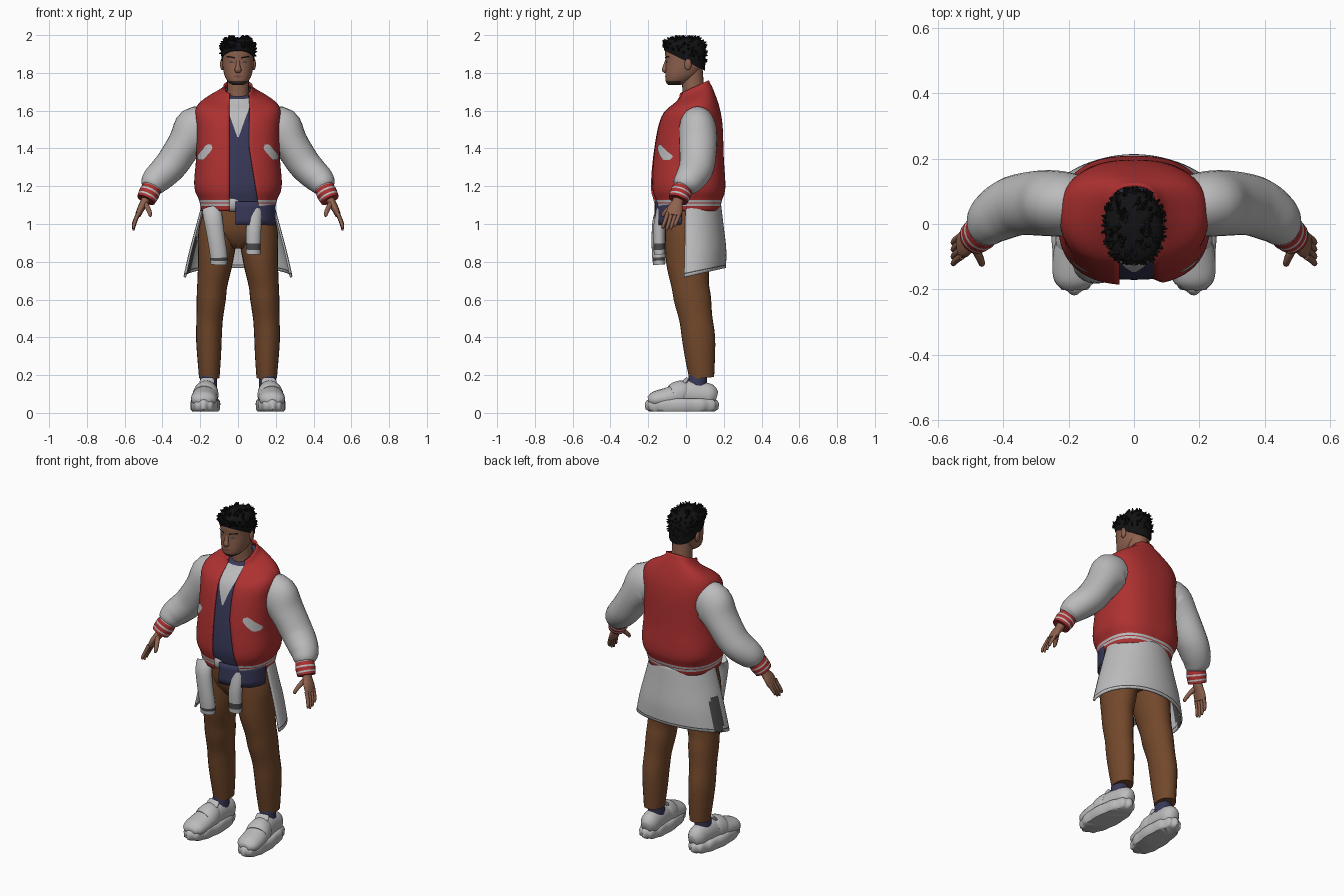
import bpy, bmesh, math, random
from mathutils import Vector

if "Cube" in bpy.data.objects:
    bpy.data.objects.remove(bpy.data.objects["Cube"])
random.seed(4)
TAU = 2 * math.pi


def colour(name, r, g, b):
    m = bpy.data.materials.new(name)
    m.use_nodes = True
    m.diffuse_color = (r, g, b, 1)
    node = next(n for n in m.node_tree.nodes if n.type == 'BSDF_PRINCIPLED')
    node.inputs["Base Color"].default_value = (r, g, b, 1)
    node.inputs["Roughness"].default_value = 0.8
    return m


RED = colour("red wool", .42, .03, .03)
CLOTH = colour("pale grey cloth", .5, .5, .51)
BROWN = colour("brown trousers", .17, .065, .024)
NAVY = colour("navy shirt", .04, .04, .1)
SKIN = colour("skin", .27, .12, .075)
LIP = colour("lips", .19, .07, .05)
HAIR = colour("black hair", .006, .006, .007)
STUBBLE = colour("stubble", .05, .03, .025)
DARK = colour("dark grey lining", .07, .07, .075)


def finish(bm, name, mats, mirror=False, thick=0):
    me = bpy.data.meshes.new(name)
    bm.to_mesh(me)
    bm.free()
    for m in mats:
        me.materials.append(m)
    ob = bpy.data.objects.new(name, me)
    bpy.context.collection.objects.link(ob)
    for other in bpy.context.selected_objects:
        other.select_set(False)
    bpy.context.view_layer.objects.active = ob
    ob.select_set(True)
    bpy.ops.object.shade_smooth_by_angle(angle=math.radians(50))
    if thick:
        mod = ob.modifiers.new("thickness", 'SOLIDIFY')
        mod.thickness = thick
    if mirror:
        ob.modifiers.new("mirror", 'MIRROR')
    return ob


def skin(name, rings, mats, rule=None, closed=True, **kw):
    """Bridge a list of rings; rule(face centre, ring number) picks the colour."""
    bm = bmesh.new()
    vs = [[bm.verts.new(p) for p in r] for r in rings]
    n = len(rings[0])
    for i in range(len(vs) - 1):
        for j in range(n if closed else n - 1):
            k = (j + 1) % n
            f = bm.faces.new((vs[i][j], vs[i][k], vs[i + 1][k], vs[i + 1][j]))
            if rule:
                f.material_index = int(rule(f.calc_center_median(), i))
    if closed:
        bm.faces.new(vs[0])
        bm.faces.new(vs[-1])
        bmesh.ops.recalc_face_normals(bm, faces=bm.faces)
    return finish(bm, name, mats, **kw)


def smooth_rows(rows, k=4):
    P, out = [rows[0]] + rows + [rows[-1]], []
    for a, b, c, d in zip(P, P[1:], P[2:], P[3:]):
        for t in [i / k for i in range(k)]:
            out.append([.5 * (2*q + (r-p)*t + (2*p - 5*q + 4*r - s)*t*t + (3*q - p - 3*r + s)*t**3)
                        for p, q, r, s in zip(a, b, c, d)])
    return out + [list(rows[-1])]


def tube(name, rows, mats, rule=None, ref=(0, 1, 0), n=20, k=4, **kw):
    """Rows are x, y, z, radius across, radius along ref."""
    rows, rings = smooth_rows(rows, k), []
    for i, r in enumerate(rows):
        t = (Vector(rows[min(i + 1, len(rows) - 1)][:3]) - Vector(rows[max(i - 1, 0)][:3])).normalized()
        b = (Vector(ref) - t * t.dot(Vector(ref))).normalized()
        a = b.cross(t)
        rings.append([Vector(r[:3]) + a * r[3] * math.cos(TAU * j / n) + b * r[4] * math.sin(TAU * j / n)
                      for j in range(n)])
    return skin(name, rings, mats, rule, **kw)


def at(rows, z):
    for a, b in zip(rows, rows[1:]):
        if z <= b[0]:
            t = max(0, (z - a[0]) / (b[0] - a[0]))
            return [p + (q - p) * t for p, q in zip(a, b)]
    return rows[-1]


def section(row, a, e, off=0):
    """Point on a horizontal section; rows are z, front y, back y, half width, tilt."""
    z, f, b, rx, tilt = row
    s, c, cy = math.sin(a), math.cos(a), (f + b) / 2
    x = (rx + off) * math.copysign(abs(s) ** (2 / e), s)
    y = cy - ((b - f) / 2 + off) * math.copysign(abs(c) ** (2 / e), c)
    return Vector((x, y, z + tilt * (y - cy)))


def angle_at(row, x, e):
    return math.copysign(math.asin(min(1, abs(x) / row[3]) ** (e / 2)), x)


def shell(name, rows, levels, mats, e=2, off=0, span=None, n=48, **kw):
    rings = []
    for z in levels:
        row = at(rows, z)
        a0, a1 = span(row) if span else (0, TAU)
        m = n if span is None else n - 1
        rings.append([section(row, a0 + (a1 - a0) * j / m, e, off) for j in range(n)])
    return skin(name, rings, mats, closed=span is None, **kw)


def patch(name, rows, e, off, fn, mat, **kw):
    """Thin plate hugging the front of a lofted body; fn(u, v) gives x, z."""
    grid = []
    for j in range(9):
        pts = [fn(i / 12, j / 8) for i in range(13)]
        grid.append([section(at(rows, z), angle_at(at(rows, z), x, e), e, off) for x, z in pts])
    return skin(name, grid, [mat], closed=False, **kw)


def steps(a, b, n):
    return [a + (b - a) * i / n for i in range(n + 1)]


def ball(name, c, r, mat, **kw):
    bm = bmesh.new()
    bmesh.ops.create_uvsphere(bm, u_segments=16, v_segments=10, radius=1)
    for v in bm.verts:
        v.co = Vector(c) + Vector(p * q for p, q in zip(v.co, r))
    return finish(bm, name, [mat], **kw)


# Jacket body with an open front, striped hem and slanted pockets
torso = smooth_rows([
    [1.07, -.162, .178, .195, 0], [1.13, -.174, .192, .207, 0], [1.17, -.185, .206, .226, 0],
    [1.23, -.186, .208, .232, 0], [1.35, -.176, .2, .222, 0], [1.5, -.152, .195, .222, 0],
    [1.58, -.125, .186, .228, 0], [1.63, -.092, .17, .214, .1], [1.665, -.065, .152, .168, .25],
    [1.69, -.05, .138, .112, .4], [1.705, -.045, .128, .083, .45], [1.725, -.04, .122, .078, .45]])
E = 2.5


def opening(row):
    left = .06 + .05 * min(1, max(0, (1.4 - row[0]) / .3))
    return angle_at(row, left, E), TAU + angle_at(row, -.045, E)


shell("jacket_body", torso, [1.07, 1.08, 1.095, 1.108, 1.113, 1.126] + steps(1.14, 1.725, 34), [RED, CLOTH],
      e=E, span=opening, n=72, thick=.01,
      rule=lambda c, i: i in (2, 4))


def pocket(u, v):
    w = .02 * math.sqrt(max(0, 1 - (2 * u - 1) ** 4)) * (2 * v - 1)
    return .138 + .068 * u + .78 * w, 1.42 - .08 * u + .63 * w


patch("jacket_pockets", torso, E, .005, pocket, CLOTH, mirror=True)

# Shirt, undershirt in the V neck, and shirt tail
shell("shirt", torso, steps(1.1, 1.7, 24), [NAVY], e=E, off=-.016)
patch("undershirt", torso, E, -.011,
      lambda u, v: ((2 * u - 1) * min(.075, .004 + .088 * v), 1.46 + .235 * v), CLOTH)
tail = [[.995, -.168, .16, .2, 0], [1.12, -.165, .17, .2, 0]]
shell("shirt_tail", tail, steps(.995, 1.12, 4), [NAVY], e=E, span=lambda r: (-.03, 1.5), thick=.008)

# Puffy sleeves with striped cuffs
tube("sleeves", [[.17, .06, 1.5, .11, .09], [.222, .062, 1.495, .125, .1], [.282, .064, 1.42, .094, .1],
                 [.345, .06, 1.325, .088, .094], [.39, .045, 1.275, .083, .09], [.432, .018, 1.235, .076, .08],
                 [.455, -.008, 1.205, .064, .066], [.465, -.018, 1.19, .05, .05]], [CLOTH], n=28, mirror=True)
tube("cuffs", [[.452, -.012, 1.2, .05, .05], [.47, -.028, 1.163, .055, .056], [.488, -.042, 1.127, .05, .052]],
     [RED, CLOTH], rule=lambda c, i: i % 3 == 1, mirror=True, k=5)

# Hands
tube("palms", [[.48, -.036, 1.15, .026, .03], [.495, -.045, 1.115, .022, .03], [.515, -.058, 1.08, .019, .042],
               [.53, -.066, 1.045, .015, .04]], [SKIN], n=14, mirror=True)
for name, y, reach in (("index", -.098, .9), ("middle", -.077, 1), ("ring", -.055, .95), ("little", -.034, .78)):
    tube(name + "_fingers", [[.526, y, 1.06, .011, .011], [.543, y - .012, 1.06 - .045 * reach, .01, .01],
                             [.552, y - .022, 1.06 - .075 * reach, .009, .009],
                             [.553, y - .026, 1.06 - .094 * reach, .005, .005]], [SKIN], n=8, k=3, mirror=True)
tube("thumbs", [[.497, -.055, 1.115, .015, .015], [.478, -.09, 1.085, .013, .013],
                [.466, -.118, 1.055, .011, .011], [.466, -.125, 1.04, .006, .006]], [SKIN], n=8, mirror=True)

# Trousers
tube("trouser_legs", [[.095, .01, 1.05, .09, .12], [.107, .005, .95, .104, .117], [.12, .01, .8, .092, .115],
                      [.136, .022, .68, .08, .1], [.142, .035, .6, .077, .098], [.15, .052, .5, .07, .088],
                      [.154, .066, .4, .068, .088], [.153, .074, .3, .063, .08], [.152, .083, .185, .054, .066]],
     [BROWN], n=24, mirror=True)
hips = smooth_rows([[.87, -.06, .08, .05, 0], [.93, -.105, .12, .14, 0],
                    [1.0, -.125, .14, .185, 0], [1.12, -.13, .15, .185, 0]])
shell("trouser_hips", hips, steps(.87, 1.12, 8), [BROWN], e=2.2)

# Overshirt tied round the waist, hanging behind, with its sleeves in front
wrap = smooth_rows([[.725, -.175, .212, .288, .22], [.85, -.17, .213, .26, .12],
                    [1.0, -.155, .198, .22, 0], [1.11, -.14, .185, .19, 0]])
shell("tied_overshirt", wrap, [.725, .74, .747] + steps(.76, 1.11, 16), [CLOTH, DARK], thick=.01,
      span=lambda r: (1.42, TAU - 1.42),
      rule=lambda c, i: i == 1 or (c.x < -.225 and .04 < c.y < .1 and c.z < .93))
tube("hanging_sleeve_right", [[-.14, -.115, 1.08, .05, .03], [-.132, -.138, 1.03, .05, .036],
                              [-.118, -.146, .94, .047, .036], [-.103, -.144, .84, .046, .036],
                              [-.102, -.142, .785, .044, .032]], [CLOTH, DARK],
     rule=lambda c, i: i == 13)
tube("hanging_sleeve_left", [[.09, -.125, 1.08, .04, .03], [.083, -.142, .97, .04, .032],
                             [.08, -.14, .84, .038, .03]], [CLOTH, DARK], rule=lambda c, i: i == 6)
ball("waist_knot", (-.03, -.135, 1.11), (.055, .03, .045), CLOTH)

# Shoes with scalloped soles, straps and socks
rings = []
for z, grow in ((.008, .9), (.02, 1), (.05, 1.02), (.068, .96), (.075, .85)):
    ring = []
    for j in range(80):
        a = TAU * j / 80
        p = section([z, -.21, .167, .076, 0], a, 2.4)
        k = grow * (1 + .025 * math.cos(12 * a))
        ring.append((.172 - .05 * p.y + p.x * k * (1 - .5 * max(0, p.y)), -.022 + (p.y + .022) * k, z))
    rings.append(ring)
skin("shoe_soles", rings, [CLOTH], mirror=True)
tube("shoe_uppers", [[.182, -.2, .066, .035, .02], [.182, -.17, .07, .064, .042], [.178, -.1, .08, .07, .054],
                     [.17, -.04, .09, .063, .066], [.164, .02, .098, .058, .074], [.16, .08, .095, .055, .07],
                     [.157, .13, .088, .05, .062], [.155, .16, .08, .028, .035]],
     [CLOTH], ref=(0, 0, 1), mirror=True)
tube("shoe_straps", [[.176, -.075, .088, .066, .058], [.172, -.055, .094, .069, .068],
                     [.169, -.025, .099, .066, .073], [.167, -.01, .097, .06, .07]],
     [CLOTH], ref=(0, 0, 1), mirror=True)
tube("shoe_tongues", [[.168, -.035, .135, .035, .015], [.164, -.005, .165, .04, .013],
                      [.162, .008, .183, .034, .008]], [CLOTH], ref=(0, 0, 1), mirror=True)
tube("socks", [[.158, .055, .1, .046, .052], [.155, .065, .21, .044, .048]], [NAVY], mirror=True)

# Head, neck and face
head = smooth_rows([
    [1.735, -.092, -.03, .026, 0], [1.75, -.106, .01, .05, 0], [1.78, -.109, .055, .069, 0],
    [1.82, -.108, .083, .079, 0], [1.86, -.107, .094, .083, 0], [1.92, -.11, .097, .084, 0],
    [1.96, -.09, .085, .07, 0], [1.985, -.05, .05, .04, 0]])
shell("head", head, steps(1.735, 1.985, 24), [SKIN, STUBBLE], e=2.2,
      rule=lambda c, i: c.z < 1.757 and c.y < -.03)
tube("neck", [[0, .048, 1.62, .066, .064], [0, .04, 1.7, .058, .058], [0, .03, 1.82, .057, .058]], [SKIN])
tube("nose", [[0, -.101, 1.868, .009, .008], [0, -.11, 1.835, .012, .012], [0, -.114, 1.815, .018, .013],
              [0, -.106, 1.803, .012, .007]], [SKIN], n=12)
ball("ears", (.084, .01, 1.845), (.011, .019, .031), SKIN, mirror=True)
patch("eyes", head, 2.2, .002, lambda u, v: (.02 + .03 * u, 1.857 + .011 * (v - .5) * math.sin(math.pi * u)),
      DARK, mirror=True)
patch("eyebrows", head, 2.2, .004, lambda u, v: (.016 + .042 * u, 1.875 + .008 * v + .006 * math.sin(2 * u)),
      HAIR, mirror=True)
patch("mouth", head, 2.2, .003,
      lambda u, v: (.05 * (u - .5), 1.781 + .015 * (v - .5) * math.sin(math.pi * u)), LIP)

# Cropped hair with short random tufts
crop = smooth_rows([[1.865, -.115, .1, .087, -.5], [1.92, -.121, .104, .09, -.25], [1.955, -.115, .1, .085, -.08],
                    [1.977, -.09, .08, .066, 0], [1.988, -.04, .04, .03, 0]])
shell("hair_cap", crop, steps(1.865, 1.988, 14), [HAIR], e=2.2)
bm = bmesh.new()
for _ in range(170):
    p = section(at(crop, random.uniform(1.9, 1.988)), random.uniform(0, TAU), 2.2, -.006)
    out = (p - Vector((0, -.01, 1.9))).normalized() + Vector(random.uniform(-.5, .5) for _ in "xyz")
    m = out.to_track_quat('Z', 'Y').to_matrix().to_4x4()
    m.translation = p
    bmesh.ops.create_cone(bm, segments=5, radius1=.015, radius2=.002, depth=.038, cap_ends=True, matrix=m)
for v in bm.verts:
    v.co.z = min(v.co.z, 2.0)
    v.co.y = max(v.co.y, -.125)
finish(bm, "hair_tufts", [HAIR])
